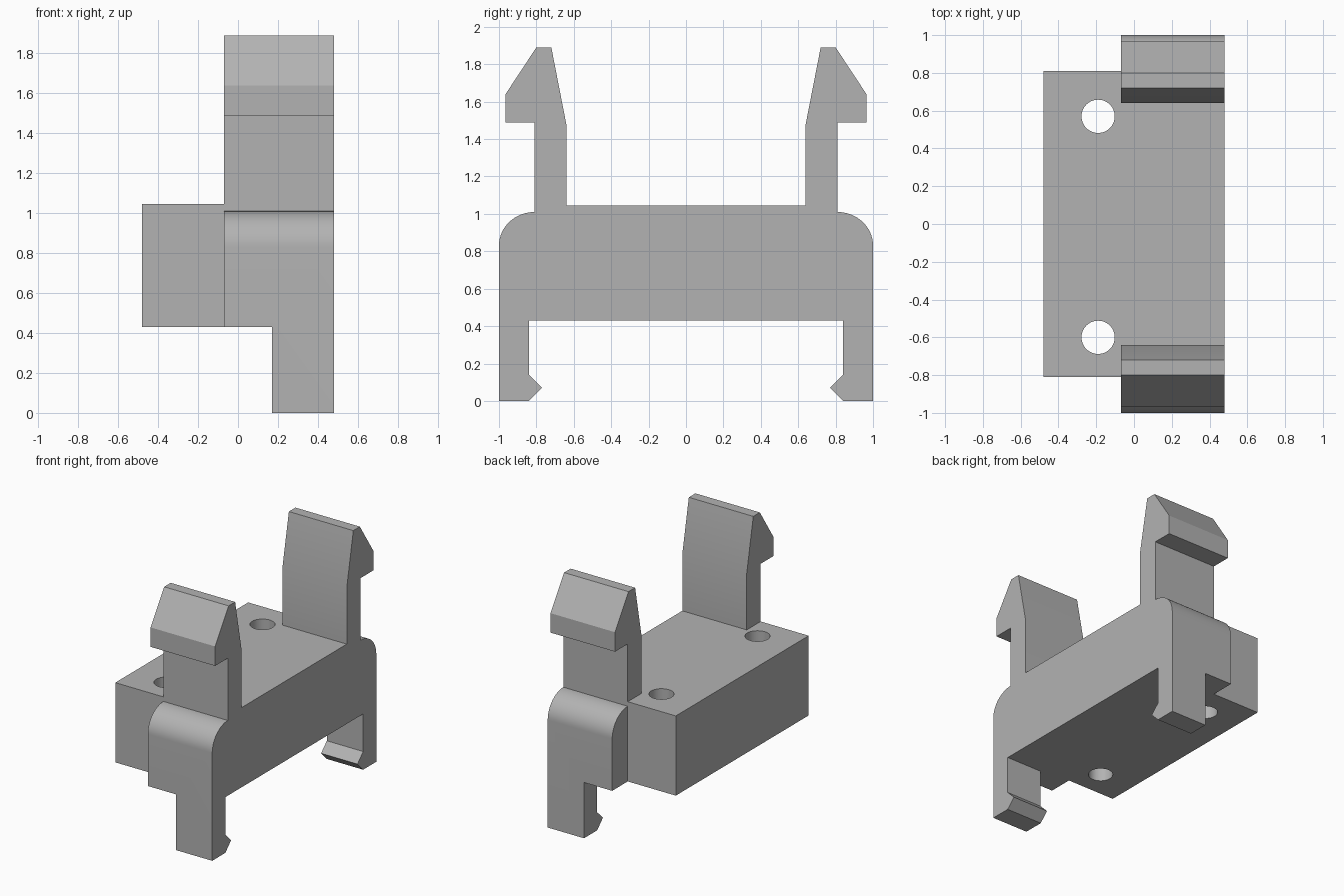
import bpy, bmesh, math

cube = bpy.data.objects.get("Cube")
if cube:
    bpy.data.objects.remove(cube, do_unlink=True)

grey = bpy.data.materials.new("plain grey")
grey.use_nodes = True
colour = (0.45, 0.45, 0.45, 1)
grey.diffuse_color = colour
grey.node_tree.nodes["Principled BSDF"].inputs["Base Color"].default_value = colour

LEFT, RIGHT = 0.48, -0.48      # overall width
CLIP_X, LEG_X = -0.07, 0.17    # inner edges of clips and legs
DECK, UNDER = 1.045, 0.43      # top and underside of the block


def new_object(name, bm):
    bmesh.ops.recalc_face_normals(bm, faces=bm.faces)
    mesh = bpy.data.meshes.new(name)
    bm.to_mesh(mesh)
    bm.free()
    mesh.materials.append(grey)
    obj = bpy.data.objects.new(name, mesh)
    bpy.context.collection.objects.link(obj)
    return obj


def extrude_profile(name, points, x0, x1):
    bm = bmesh.new()
    face = bm.faces.new([bm.verts.new((x0, y, z)) for y, z in points])
    side = bmesh.ops.extrude_face_region(bm, geom=[face])["geom"]
    verts = [v for v in side if isinstance(v, bmesh.types.BMVert)]
    bmesh.ops.translate(bm, verts=verts, vec=(x1 - x0, 0, 0))
    return new_object(name, bm)


def box(name, x, y, z):
    return extrude_profile(name, [(y[0], z[0]), (y[1], z[0]), (y[1], z[1]), (y[0], z[1])], *x)


def cylinder(name, x, y, radius):
    points = [(x + radius * math.cos(a), y + radius * math.sin(a))
              for a in (math.tau * i / 48 for i in range(48))]
    bm = bmesh.new()
    face = bm.faces.new([bm.verts.new((px, py, 0.2)) for px, py in points])
    top = bmesh.ops.extrude_face_region(bm, geom=[face])["geom"]
    bmesh.ops.translate(bm, verts=[v for v in top if isinstance(v, bmesh.types.BMVert)], vec=(0, 0, 1.1))
    return new_object(name, bm)


# Half outline: hooked leg, rounded shoulder, barbed upright
leg = [(0.84, UNDER), (0.84, 0.14), (0.77, 0.07), (0.84, 0), (1, 0)]
shoulder = [(0.81 + 0.19 * math.cos(a), 0.83 + 0.18 * math.sin(a))
            for a in (math.pi / 2 * i / 16 for i in range(17))]
upright = [(0.81, 1.49), (0.965, 1.49), (0.965, 1.64), (0.80, 1.89),
           (0.72, 1.89), (0.64, 1.48), (0.64, DECK)]
half = leg + shoulder + upright
outline = half + [(-y, z) for y, z in reversed(half)]
bracket = extrude_profile("clip_bracket", outline, RIGHT, LEFT)

# Trim the clips and legs to width, then drill the two screw holes
cutters = [
    box("leg_trim", (-1, LEG_X), (-2, 2), (-1, UNDER)),
    box("upright_trim", (-1, CLIP_X), (-2, 2), (DECK, 3)),
    box("front_end_trim", (-1, CLIP_X), (-2, -0.81), (-1, 3)),
    box("back_end_trim", (-1, CLIP_X), (0.81, 2), (-1, 3)),
    cylinder("front_hole_cutter", -0.19, -0.60, 0.088),
    cylinder("back_hole_cutter", -0.19, 0.57, 0.088),
]
for cutter in cutters:
    cut = bracket.modifiers.new(cutter.name, 'BOOLEAN')
    cut.operation = 'DIFFERENCE'
    cut.solver = 'EXACT'
    cut.object = cutter

bpy.ops.object.select_all(action='DESELECT')
bpy.context.view_layer.objects.active = bracket
bracket.select_set(True)
for cutter in cutters:
    bpy.ops.object.modifier_apply(modifier=cutter.name)
for cutter in cutters:
    bpy.data.objects.remove(cutter, do_unlink=True)
bpy.ops.object.shade_smooth_by_angle(angle=math.radians(25))
